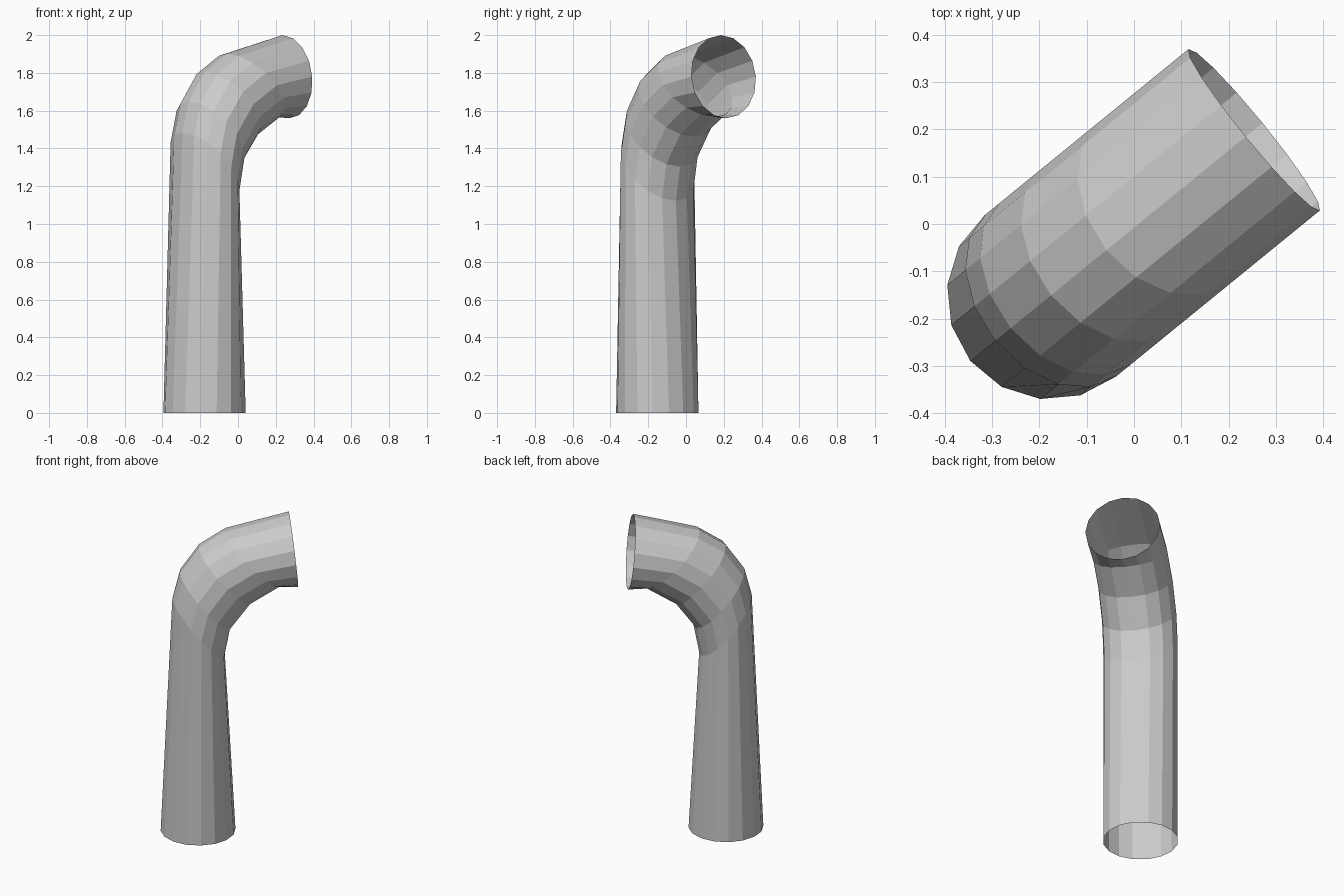
import bpy, bmesh
from math import cos, sin, pi, atan2

if "Cube" in bpy.data.objects:
    bpy.data.objects.remove(bpy.data.objects["Cube"])

SIDES = 16
RADIUS = 0.22
START = (-0.177, -0.152)            # centre of the foot opening
HEADING = atan2(0.352, 0.432)       # direction the elbow turns towards

# Rings in the bend plane: (outer s, outer z, inner s, inner z)
RINGS = [
    (-0.218, 0.00, 0.218, 0.00),
    (-0.150, 1.485, 0.156, 1.123),
    (-0.108, 1.649, 0.190, 1.304),
    (0.002, 1.806, 0.308, 1.462),
    (0.153, 1.903, 0.479, 1.567),
    (0.533, 2.00, 0.579, 1.56),
]

bm = bmesh.new()


def add_ring(so, zo, si, zi):
    """Ring of vertices spanning the outer and inner points of the bend."""
    verts = []
    for i in range(SIDES):
        a = 2 * pi * i / SIDES
        s = (so + si) / 2 + (si - so) / 2 * cos(a)
        z = (zo + zi) / 2 + (zi - zo) / 2 * cos(a)
        t = RADIUS * sin(a)
        x = START[0] + s * cos(HEADING) - t * sin(HEADING)
        y = START[1] + s * sin(HEADING) + t * cos(HEADING)
        verts.append(bm.verts.new((x, y, z)))
    return verts


# Bent pipe: open at both ends, flat faces
rings = [add_ring(*r) for r in RINGS]
for lo, hi in zip(rings, rings[1:]):
    for i in range(SIDES):
        j = (i + 1) % SIDES
        bm.faces.new((lo[i], lo[j], hi[j], hi[i]))

mesh = bpy.data.meshes.new("bent_pipe")
bm.to_mesh(mesh)
bm.free()
pipe = bpy.data.objects.new("bent_pipe", mesh)
bpy.context.collection.objects.link(pipe)
